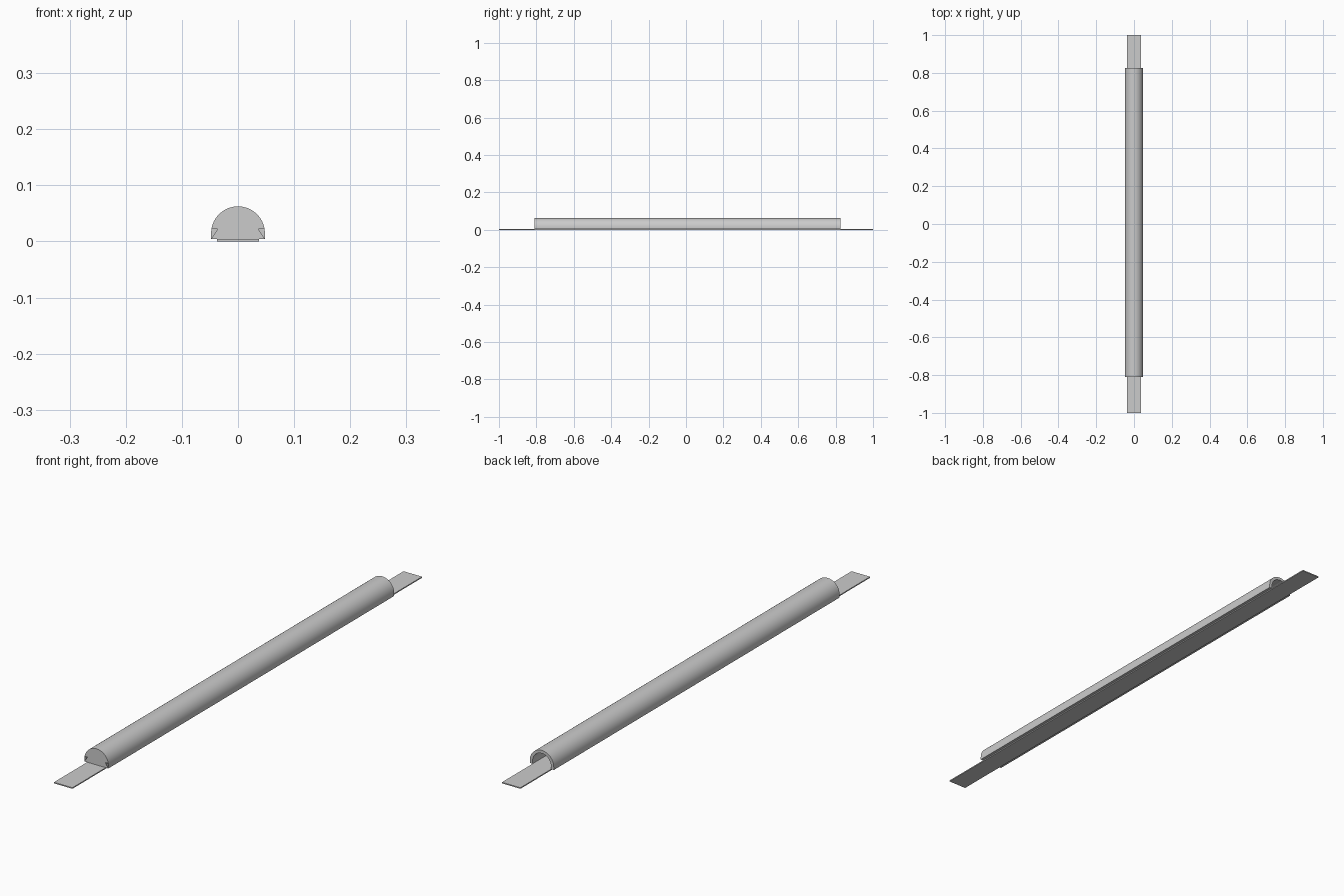
import bpy, bmesh, math

if "Cube" in bpy.data.objects:
    bpy.data.objects.remove(bpy.data.objects["Cube"])

Y0, Y1 = -0.81, 0.825      # ends of the cover
ZB, ZC = 0.004, 0.0145     # cover bottom and arc centre
R_OUT, R_IN = 0.048, 0.037
SEG = 20


def arch(r):
    pts = [(r, ZB)]
    for i in range(SEG + 1):
        a = math.pi * i / SEG
        pts.append((r * math.cos(a), ZC + r * math.sin(a)))
    return pts + [(-r, ZB)]


def finish(name, bm, smooth=False):
    bmesh.ops.recalc_face_normals(bm, faces=bm.faces)
    me = bpy.data.meshes.new(name)
    bm.to_mesh(me)
    bm.free()
    ob = bpy.data.objects.new(name, me)
    bpy.context.collection.objects.link(ob)
    if smooth:
        bpy.ops.object.select_all(action='DESELECT')
        ob.select_set(True)
        bpy.context.view_layer.objects.active = ob
        bpy.ops.object.shade_smooth_by_angle(angle=math.radians(35))
    return ob


# Flat base strip running the whole length
bm = bmesh.new()
bmesh.ops.create_cube(bm, size=1)
for v in bm.verts:
    v.co = (v.co.x * 0.074, v.co.y * 2, (v.co.z + 0.5) * ZB)
finish("base_strip", bm)

# Half-round hollow cover: rim at the back, left open where the end plate sits
bm = bmesh.new()
loop = arch(R_OUT) + arch(R_IN)[::-1]
front = [bm.verts.new((x, Y0, z)) for x, z in loop]
back = [bm.verts.new((x, Y1, z)) for x, z in loop]
n = len(loop)
for i in range(n):
    j = (i + 1) % n
    bm.faces.new((front[i], front[j], back[j], back[i]))
for i in range(n // 2 - 1):
    bm.faces.new((back[i], back[i + 1], back[n - 2 - i], back[n - 1 - i]))
finish("half_round_cover", bm, True)

# Front end plate with a small triangular notch on each side
bm = bmesh.new()
side = [(0.048, ZB), (0.046, 0.007), (0.036, 0.022)]
top = [p for p in arch(R_OUT) if p[1] > 0.021]
outline = side + top + [(-x, z) for x, z in reversed(side)]
bm.faces.new([bm.verts.new((x, Y0, z)) for x, z in outline])
finish("front_end_plate", bm)
